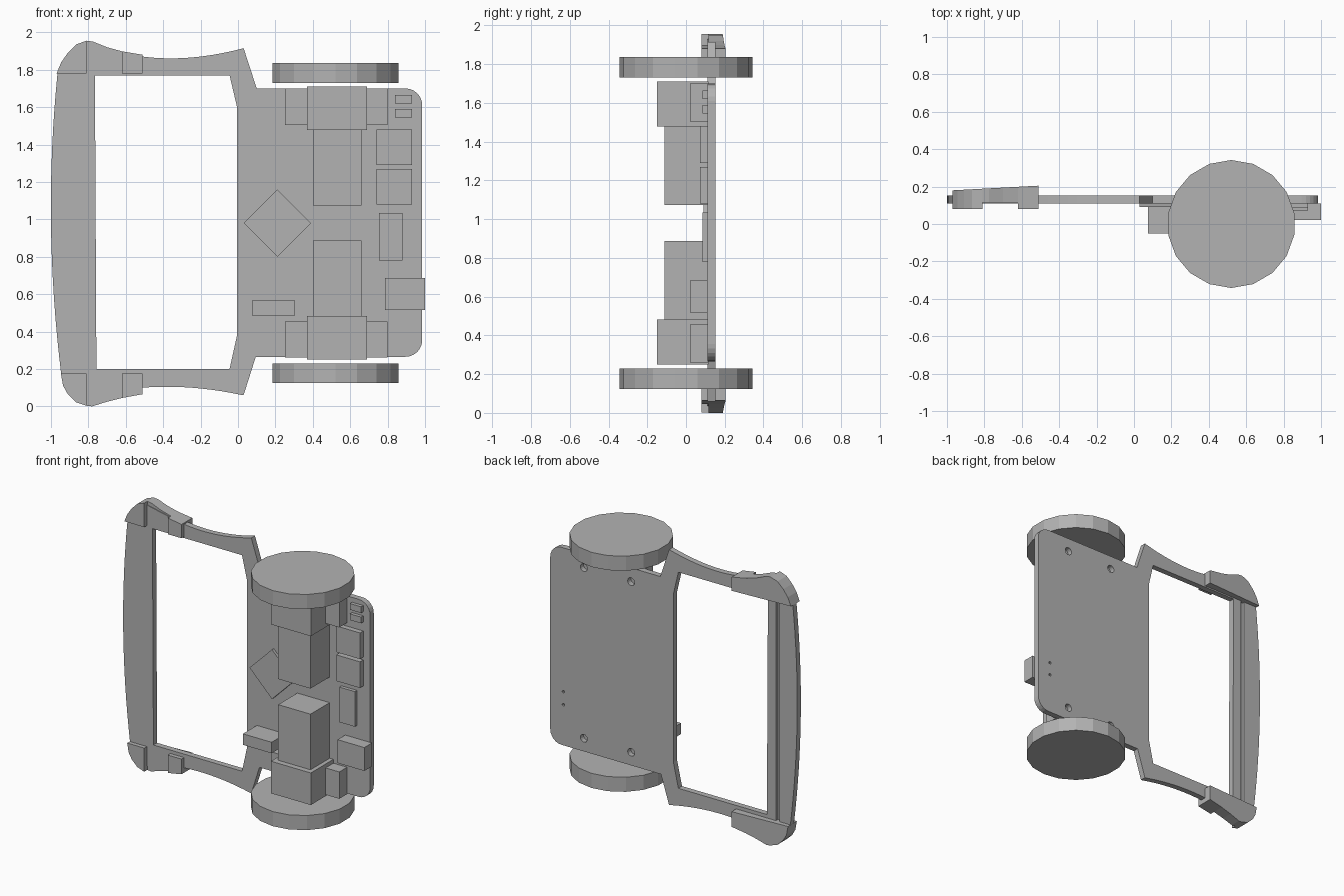
import bpy, bmesh, math
from mathutils import Vector

cube = bpy.data.objects.get("Cube")
if cube:
    bpy.data.objects.remove(cube, do_unlink=True)

grey = bpy.data.materials.new("plain grey")
grey.use_nodes = True
grey.diffuse_color = (0.45, 0.45, 0.45, 1)
grey.node_tree.nodes["Principled BSDF"].inputs["Base Color"].default_value = (0.45, 0.45, 0.45, 1)


def prism(name, outline, y0, y1):
    """Extrude an x-z outline from y0 to y1; y1 may be a function of x."""
    back = y1 if callable(y1) else (lambda x: y1)
    bm = bmesh.new()
    front = [bm.verts.new((x, y0, z)) for x, z in outline]
    rear = [bm.verts.new((x, back(x), z)) for x, z in outline]
    bm.faces.new(front)
    bm.faces.new(rear[::-1])
    n = len(outline)
    for i in range(n):
        j = (i + 1) % n
        bm.faces.new((front[i], rear[i], rear[j], front[j]))
    bmesh.ops.recalc_face_normals(bm, faces=bm.faces)
    mesh = bpy.data.meshes.new(name)
    bm.to_mesh(mesh)
    bm.free()
    mesh.materials.append(grey)
    obj = bpy.data.objects.new(name, mesh)
    bpy.context.collection.objects.link(obj)
    return obj


def box(name, x0, x1, z0, z1, y0, y1=0.12):
    return prism(name, [(x0, z0), (x1, z0), (x1, z1), (x0, z1)], y0, y1)


def bend(a, mid, b, n=10):
    """Points of a parabola from a to b through mid."""
    a, mid, b = Vector(a), Vector(mid), Vector(b)
    c = 2 * mid - (a + b) / 2
    return [tuple(a * (1 - t) ** 2 + c * 2 * t * (1 - t) + b * t * t)
            for t in (i / n for i in range(n + 1))]


def circle(x, z, r, n=16, start=0.0, sweep=2 * math.pi):
    return [(x + r * math.cos(start + sweep * i / n),
             z + r * math.sin(start + sweep * i / n)) for i in range(n)]


def cut(obj, cutter):
    """Subtract the cutter from the object and discard it."""
    mod = obj.modifiers.new("cut", "BOOLEAN")
    mod.operation, mod.solver, mod.object = "DIFFERENCE", "EXACT", cutter
    graph = bpy.context.evaluated_depsgraph_get()
    mesh = bpy.data.meshes.new_from_object(obj.evaluated_get(graph))
    obj.modifiers.clear()
    obj.data = mesh
    bpy.data.objects.remove(cutter, do_unlink=True)


# Base plate with curved bumper and arms
quarter = math.pi / 2
outline = bend((-0.945, 0.17), (-1.0, 0.98), (-0.965, 1.78), 16)
outline += [(-0.91, 1.86), (-0.81, 1.93), (-0.62, 1.89)]
outline += bend((-0.51, 1.87), (-0.25, 1.865), (0.03, 1.915))
outline += [(0.10, 1.70)]
outline += circle(0.895, 1.61, 0.09, 6, quarter, -quarter) + [(0.985, 1.61)]
outline += circle(0.895, 0.355, 0.09, 6, 0, -quarter) + [(0.895, 0.265)]
outline += [(0.095, 0.265), (0.03, 0.06)]
outline += bend((0.025, 0.06), (-0.25, 0.10), (-0.51, 0.10))
outline += [(-0.62, 0.08), (-0.81, 0.035), (-0.90, 0.08)]
plate = prism("base_plate", outline, 0.11, 0.152)
opening = [(-0.765, 1.77), (-0.045, 1.77), (-0.005, 1.60),
           (-0.005, 0.38), (-0.045, 0.20), (-0.757, 0.20)]
cut(plate, prism("opening_cutter", opening, 0, 0.3))
# Groove along the rear of the bumper
cut(plate, box("groove_cutter", -0.86, -0.83, 0.16, 1.80, 0.13, 0.3))
# Mounting holes
for x in (0.335, 0.715):
    for z in (0.36, 1.60):
        cut(plate, prism("hole_cutter", circle(x, z, 0.028), 0.05, 0.3))
for z in (0.56, 0.655):
    cut(plate, prism("pin_hole_cutter", circle(0.88, z, 0.01, 8), 0.05, 0.3))


# Corner caps with sloping backs and front clips
def cap_back(x):
    return 0.18 + (x + 0.97) * 0.054


corner = {
    "upper": (1.78, [(-0.97, 1.78), (-0.945, 1.84), (-0.91, 1.89), (-0.865, 1.935), (-0.81, 1.955)],
              [(-0.775, 1.95), (-0.70, 1.92), (-0.62, 1.898), (-0.51, 1.88)]),
    "lower": (0.175, [(-0.947, 0.175), (-0.935, 0.11), (-0.91, 0.065), (-0.865, 0.022), (-0.81, 0.003)],
              [(-0.78, 0.0), (-0.70, 0.025), (-0.62, 0.045), (-0.51, 0.065)]),
}
for side, (edge, tip, tail) in corner.items():
    prism(side + "_corner_cap", tip + tail + [(-0.51, edge)], 0.115, cap_back)
    prism(side + "_corner_clip", tip + [(-0.81, edge)], 0.08, 0.13)
    prism(side + "_arm_clip", tail[-2:] + [(-0.51, edge), (-0.62, edge)], 0.08, 0.13)

# Motors, gearboxes, brackets and wheels, mirrored about mid height
MID = 0.98
for side, s in (("upper", 1), ("lower", -1)):
    def pair(name, x0, x1, d0, d1, y0, y1=0.115):
        z0, z1 = sorted((MID + s * d0, MID + s * d1))
        box(side + "_" + name, x0, x1, z0, z1, y0, y1)
    pair("motor", 0.40, 0.66, 0.093, 0.50, -0.11, 0.11)
    pair("gearbox", 0.37, 0.69, 0.497, 0.73, -0.15)
    pair("bracket_right", 0.25, 0.375, 0.525, 0.72, 0.02)
    pair("bracket_left", 0.685, 0.80, 0.525, 0.72, 0.02)

    bm = bmesh.new()
    bmesh.ops.create_cone(bm, cap_ends=True, segments=18, radius1=0.342,
                          radius2=0.342, depth=0.106)
    top = max(bm.verts, key=lambda v: v.co.y).co
    turn = math.atan2(top.x, top.y)
    mesh = bpy.data.meshes.new(side + "_wheel")
    bm.to_mesh(mesh)
    bm.free()
    mesh.materials.append(grey)
    wheel = bpy.data.objects.new(side + "_wheel", mesh)
    wheel.location = (0.52, 0, MID + s * 0.803)
    wheel.rotation_euler.z = turn
    bpy.context.collection.objects.link(wheel)

# Circuit parts on the front
prism("diamond_chip", circle(0.21, 0.98, 0.18, 4), 0.09, 0.115)
box("upper_module", 0.74, 0.93, 1.29, 1.48, 0.072)
box("lower_module", 0.74, 0.93, 1.08, 1.27, 0.072)
box("flat_module", 0.755, 0.88, 0.78, 1.035, 0.085)
box("upper_button", 0.84, 0.93, 1.62, 1.665, 0.085)
box("lower_button", 0.84, 0.93, 1.545, 1.59, 0.085)
box("edge_connector", 0.785, 1.0, 0.515, 0.685, 0.022, 0.11)
box("pin_header", 0.075, 0.305, 0.485, 0.565, -0.05)
